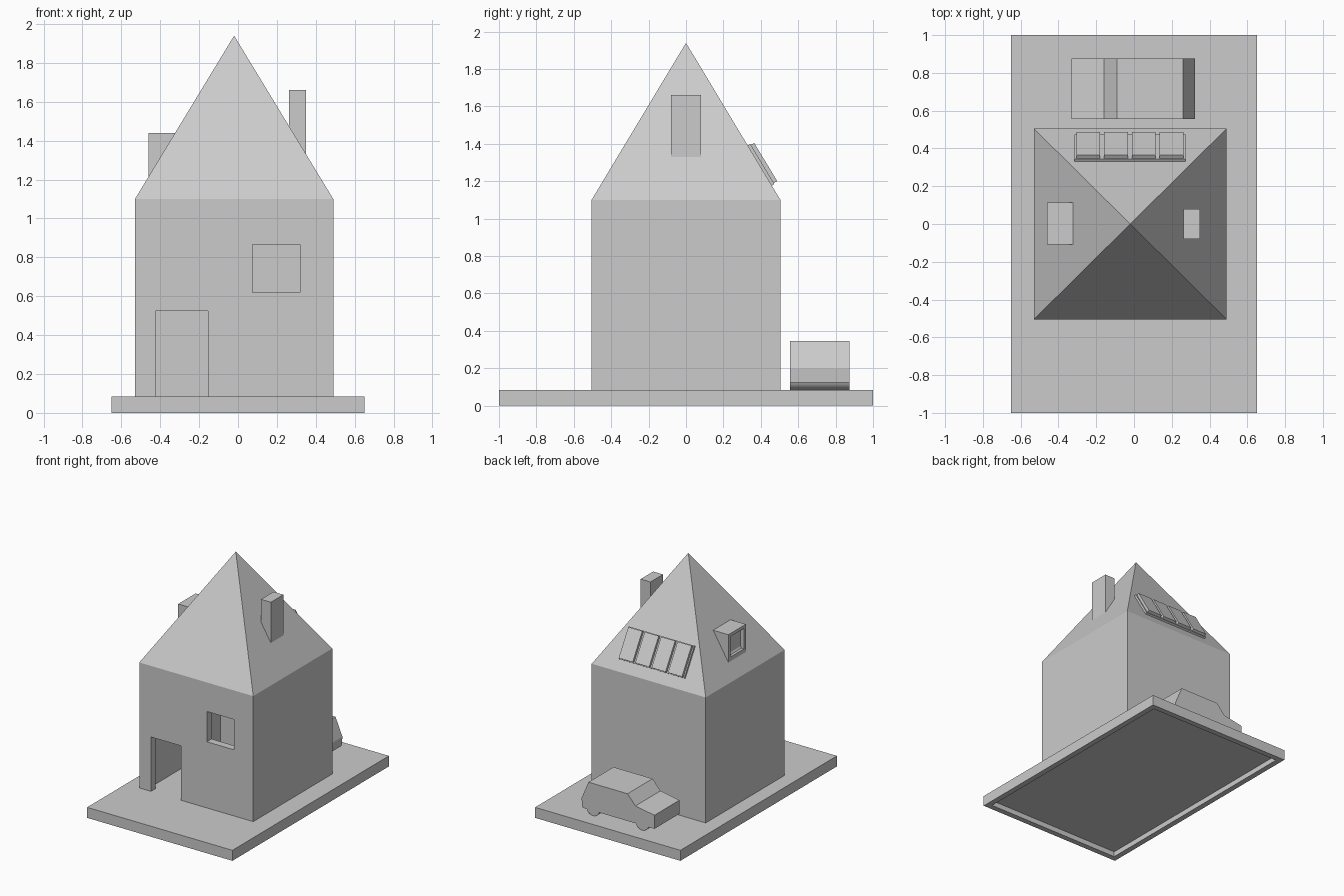
import bpy, bmesh, math
from mathutils import Matrix, Vector

if "Cube" in bpy.data.objects:
    bpy.data.objects.remove(bpy.data.objects["Cube"], do_unlink=True)

# One plain grey for the whole model
grey = bpy.data.materials.new("plain_grey")
grey.use_nodes = True
grey.diffuse_color = (0.6, 0.6, 0.6, 1)
grey.node_tree.nodes["Principled BSDF"].inputs["Base Color"].default_value = (0.6, 0.6, 0.6, 1)


def finish(name, bm):
    bmesh.ops.recalc_face_normals(bm, faces=bm.faces)
    mesh = bpy.data.meshes.new(name)
    bm.to_mesh(mesh)
    bm.free()
    mesh.materials.append(grey)
    obj = bpy.data.objects.new(name, mesh)
    bpy.context.collection.objects.link(obj)
    return obj


def box(name, x, y, z, frame=Matrix()):
    """Box from three (low, high) ranges, placed in an optional frame."""
    bm = bmesh.new()
    size = [b - a for a, b in (x, y, z)]
    mid = Vector([(a + b) / 2 for a, b in (x, y, z)])
    bmesh.ops.create_cube(bm, size=1, matrix=frame @ Matrix.Translation(mid) @ Matrix.Diagonal((*size, 1)))
    return finish(name, bm)


def extrude_y(name, profile, y0, y1):
    """Side profile of (x, z) points extruded along y."""
    bm = bmesh.new()
    face = bm.faces.new([bm.verts.new((x, y0, z)) for x, z in profile])
    new = bmesh.ops.extrude_face_region(bm, geom=[face])["geom"]
    bmesh.ops.translate(bm, vec=(0, y1 - y0, 0), verts=[v for v in new if isinstance(v, bmesh.types.BMVert)])
    return finish(name, bm)


def cut(obj, *ranges):
    """Cut a box-shaped opening and discard the cutter."""
    cutter = box("cutter", *ranges)
    cutter.hide_render = True
    mod = obj.modifiers.new("opening", "BOOLEAN")
    mod.operation, mod.solver, mod.object = "DIFFERENCE", "EXACT", cutter
    bpy.context.view_layer.objects.active = obj
    bpy.ops.object.modifier_apply(modifier=mod.name)
    bpy.data.objects.remove(cutter, do_unlink=True)


GROUND, EAVES, APEX = 0.085, 1.10, 1.94
CX, HALF_X, HALF_Y = -0.02, 0.51, 0.505
WALL = 0.06

# Ground slab with a hollow underside
slab = box("ground_slab", (-0.65, 0.65), (-1, 1), (0, GROUND))
cut(slab, (-0.605, 0.605), (-0.955, 0.955), (-0.1, 0.042))

# Hollow house walls with door and window openings
walls = box("house_walls", (CX - HALF_X, CX + HALF_X), (-HALF_Y, HALF_Y), (GROUND, EAVES))
cut(walls, (CX - HALF_X + WALL, CX + HALF_X - WALL), (WALL - HALF_Y, HALF_Y - WALL), (0, EAVES + 0.1))
cut(walls, (-0.425, -0.155), (-0.6, -0.4), (0, 0.525))
cut(walls, (0.075, 0.32), (-0.6, -0.4), (0.62, 0.865))

# Pyramid roof
bm = bmesh.new()
bmesh.ops.create_cone(bm, cap_ends=True, segments=4, radius1=math.sqrt(2), radius2=0, depth=APEX - EAVES,
                      matrix=Matrix.Translation((CX, 0, (APEX + EAVES) / 2))
                      @ Matrix.Diagonal((HALF_X, HALF_Y, 1, 1)) @ Matrix.Rotation(math.pi / 4, 4, "Z"))
bmesh.ops.remove_doubles(bm, verts=bm.verts, dist=1e-5)
finish("roof", bm)

# Chimney
box("chimney", (0.262, 0.35), (-0.08, 0.08), (1.3, 1.66))

# Flat-topped dormer with a recessed pane
dormer = box("dormer", (-0.46, -0.31), (-0.108, 0.115), (1.2, 1.44))
cut(dormer, (-0.5, -0.43), (-0.083, 0.09), (1.25, 1.415))

# Solar tray and panels, in a frame lying on the back roof slope
slope = math.atan2(APEX - EAVES, HALF_Y)
roof_z = EAVES + (APEX - EAVES) * (HALF_Y - 0.33) / HALF_Y
on_roof = Matrix.Translation((0, 0.33, roof_z)) @ Matrix.Rotation(-slope, 4, "X")
box("solar_tray", (-0.315, 0.272), (0, 0.25), (-0.005, 0.016), on_roof)
for i in range(4):
    x = -0.305 + i * 0.147
    box(f"solar_panel_{i + 1}", (x, x + 0.125), (0.006, 0.244), (0.01, 0.037), on_roof)

# Car body with wheels swelling out of its underside
SILL, RADIUS = 0.125, 0.06
body = [(-0.33, SILL), (-0.33, 0.235), (-0.16, 0.265), (-0.09, 0.345),
        (0.26, 0.345), (0.322, 0.2), (0.315, SILL)]
hub = GROUND + RADIUS
start = math.asin((SILL - hub) / RADIUS)
for wheel_x in (0.22, -0.22):
    for i in range(13):
        a = start - i / 12 * (math.pi + 2 * start)
        body.append((wheel_x + RADIUS * math.cos(a), hub + RADIUS * math.sin(a)))
car = extrude_y("car", body, 0.555, 0.875)
bpy.ops.object.select_all(action="DESELECT")
car.select_set(True)
bpy.context.view_layer.objects.active = car
bpy.ops.object.shade_smooth_by_angle(angle=math.radians(25))
